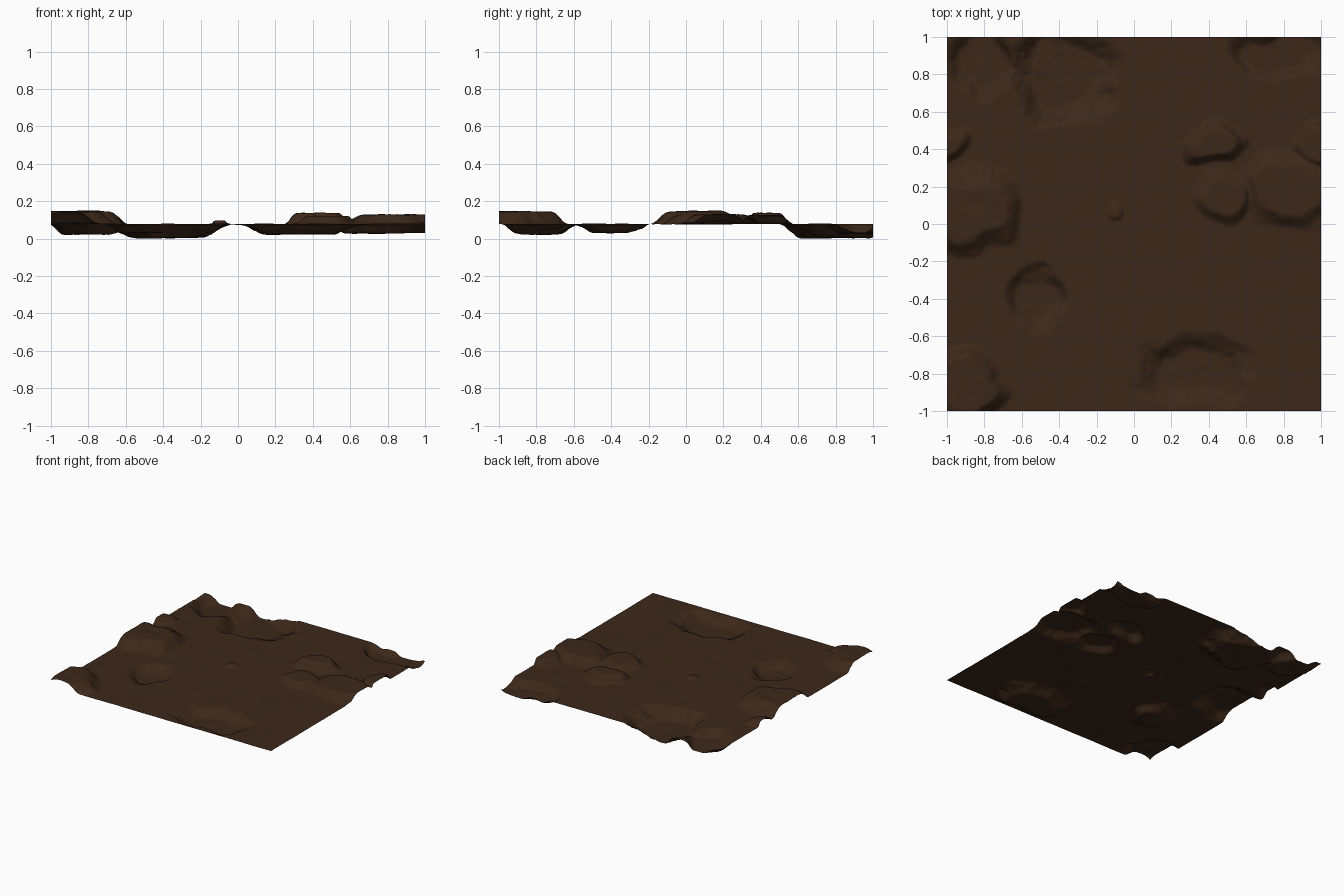
import bpy, bmesh, math
from mathutils import Vector, noise

if "Cube" in bpy.data.objects:
    bpy.data.objects.remove(bpy.data.objects["Cube"])

BASE = 0.078      # level of the flat ground
N = 200           # grid resolution

# Raised mounds and sunken hollows: centre x, y, radius x, y, height
FEATURES = [
    (-0.88, 0.08, 0.27, 0.21, 0.068),
    (-1.00, 0.42, 0.10, 0.08, 0.040),
    (-0.92, -0.87, 0.20, 0.18, 0.066),
    (0.42, 0.44, 0.16, 0.12, 0.060),
    (0.48, 0.14, 0.16, 0.11, 0.042),
    (0.86, 0.18, 0.26, 0.19, 0.050),
    (0.98, 0.42, 0.14, 0.10, 0.048),
    (-0.10, 0.08, 0.05, 0.05, 0.018),
    (-0.37, 0.80, 0.28, 0.25, -0.074),
    (-0.80, 0.88, 0.17, 0.20, -0.055),
    (0.33, -0.78, 0.28, 0.17, -0.055),
    (0.80, 0.92, 0.28, 0.13, -0.050),
    (-0.53, -0.40, 0.17, 0.15, -0.048),
]


def smooth(a, b, t):
    t = max(0.0, min(1.0, (t - a) / (b - a)))
    return t * t * (3 - 2 * t)


def height(x, y):
    # ragged outlines come from warping the position with noise
    wx = x + 0.06 * noise.noise(Vector((x * 5, y * 5, 1.0)))
    wy = y + 0.06 * noise.noise(Vector((x * 5, y * 5, 7.0)))
    rough = noise.fractal(Vector((x * 7, y * 7, 3.0)), 1.0, 2.0, 4)
    up = down = 0.0
    for cx, cy, rx, ry, h in FEATURES:
        d = math.hypot((wx - cx) / rx, (wy - cy) / ry)
        if d > 1.5:
            continue
        m = 1 - smooth(0.65, 1.2, d + 0.12 * rough)
        if h > 0:
            up = max(up, m * h)
        else:
            down = min(down, m * h)
    fine = 0.002 * noise.fractal(Vector((x * 4, y * 4, 9.0)), 1.0, 2.0, 3)
    detail = rough * 0.09 * (up + abs(down))
    return max(0.0, min(0.155, BASE + up + down + fine + detail))


# Terrain sheet
bm = bmesh.new()
bmesh.ops.create_grid(bm, x_segments=N, y_segments=N, size=1.0)
for v in bm.verts:
    v.co.z = height(v.co.x, v.co.y)
low = min(v.co.z for v in bm.verts)
for v in bm.verts:
    v.co.z -= low
mesh = bpy.data.meshes.new("terrain")
bm.to_mesh(mesh)
bm.free()
terrain = bpy.data.objects.new("terrain", mesh)
bpy.context.collection.objects.link(terrain)
for p in mesh.polygons:
    p.use_smooth = True

# Dark soil colour
soil = bpy.data.materials.new("soil")
soil.diffuse_color = (0.045, 0.021, 0.010, 1.0)
soil.use_nodes = True
soil.node_tree.nodes["Principled BSDF"].inputs["Base Color"].default_value = soil.diffuse_color
mesh.materials.append(soil)
